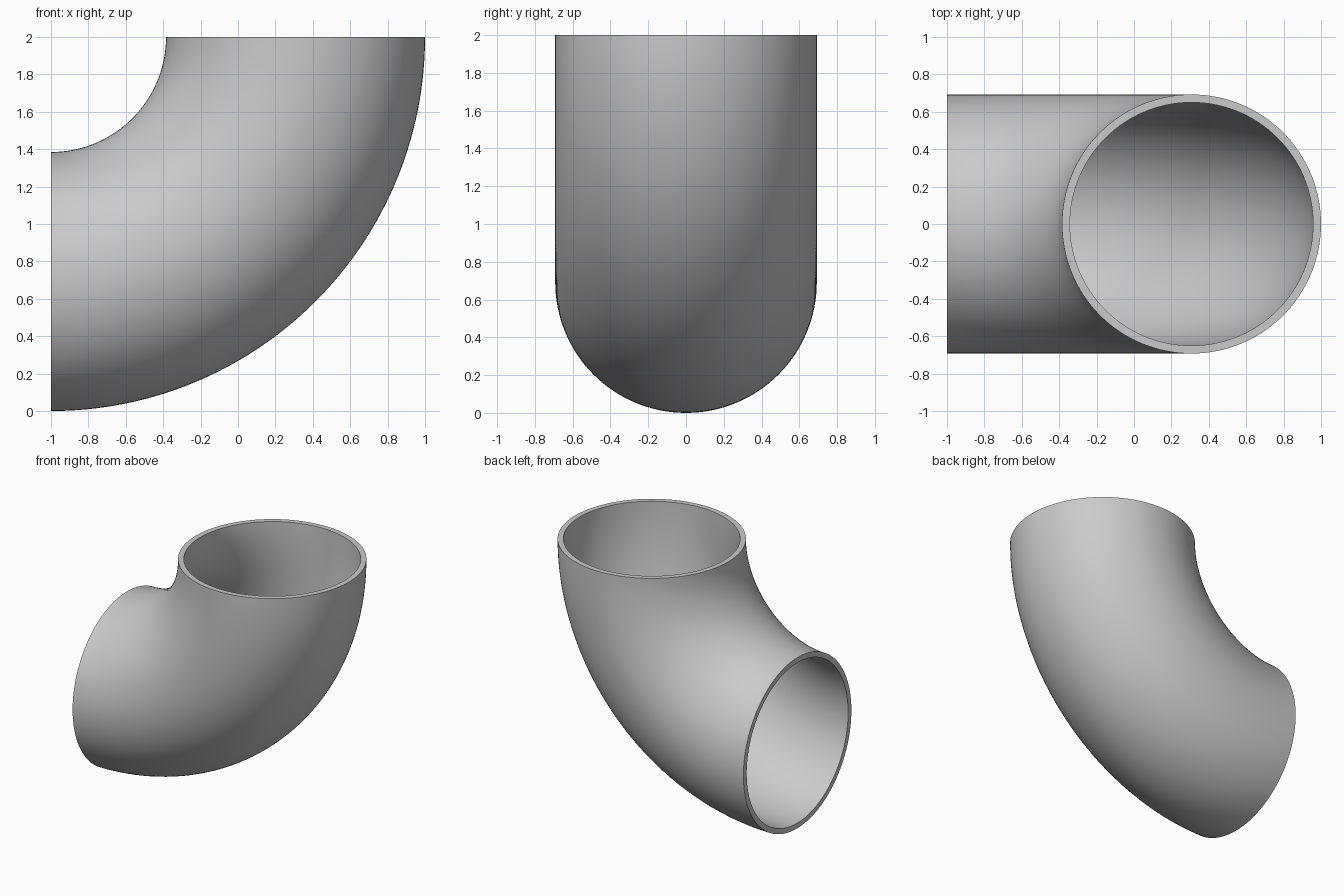
import bpy
import bmesh
import math
from mathutils import Matrix, Vector

# Remove the default cube
cube = bpy.data.objects.get("Cube")
if cube:
    bpy.data.objects.remove(cube, do_unlink=True)

BEND_CENTRE = Vector((-1, 0, 2))
OUTER_RADIUS = 0.6925
WALL = 0.0425
BEND_RADIUS = 2 - OUTER_RADIUS
SIDES = 128
STEPS = 64

# Plain grey pipe material
grey = bpy.data.materials.new("pipe grey")
grey.use_nodes = True
colour = (0.59, 0.59, 0.59, 1)
grey.diffuse_color = colour
grey.node_tree.nodes["Principled BSDF"].inputs["Base Color"].default_value = colour

# Outer wall: a circle spun through a quarter turn, open at both ends
bm = bmesh.new()
place = Matrix.Translation(BEND_CENTRE - Vector((0, 0, BEND_RADIUS)))
ring = bmesh.ops.create_circle(
    bm, cap_ends=False, segments=SIDES, radius=OUTER_RADIUS,
    matrix=place @ Matrix.Rotation(math.pi / 2, 4, "Y"))
bmesh.ops.spin(
    bm, geom=ring["verts"] + bm.edges[:], cent=BEND_CENTRE, axis=(0, 1, 0),
    angle=-math.pi / 2, steps=STEPS, use_duplicate=False)
bmesh.ops.recalc_face_normals(bm, faces=bm.faces)

mesh = bpy.data.meshes.new("pipe_elbow")
bm.to_mesh(mesh)
bm.free()
mesh.materials.append(grey)
elbow = bpy.data.objects.new("pipe_elbow", mesh)
bpy.context.collection.objects.link(elbow)
bpy.ops.object.select_all(action="DESELECT")
elbow.select_set(True)
bpy.context.view_layer.objects.active = elbow

# Inner wall and flat rims
shell = elbow.modifiers.new("wall", "SOLIDIFY")
shell.thickness = WALL
shell.offset = -1
bpy.ops.object.modifier_apply(modifier=shell.name)

# Smooth walls with crisp rims
bpy.ops.object.shade_smooth_by_angle(angle=math.radians(30))
